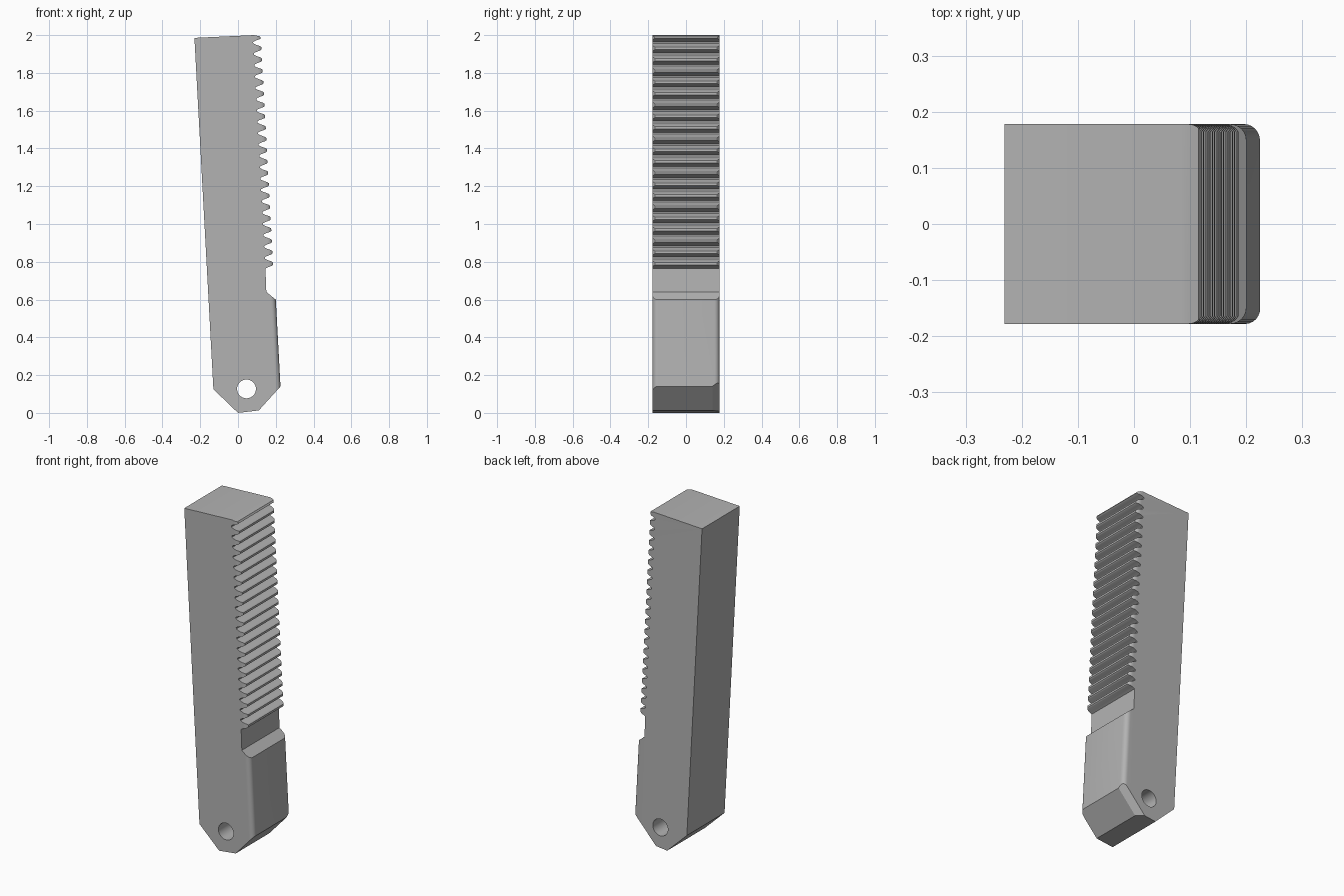
import bpy, bmesh, math
from mathutils import Vector

cube = bpy.data.objects.get("Cube")
if cube:
    bpy.data.objects.remove(cube, do_unlink=True)

HALF, WIDTH, LEAN, FILLET = 0.178, 0.356, 0.054, 0.028
PITCH, TEETH = 0.06, 20

steel = bpy.data.materials.new("plain grey")
steel.use_nodes = True
grey = (0.45, 0.45, 0.45, 1)
steel.diffuse_color = grey
steel.node_tree.nodes["Principled BSDF"].inputs["Base Color"].default_value = grey


def face_point(depth, z):
    """Point in x, z at a given depth behind the leaning toothed face."""
    return (0.2325 - LEAN * z - depth, z)


def prism(name, start, end):
    """Closed solid between two matching rings of points."""
    bm = bmesh.new()
    a = [bm.verts.new(p) for p in start]
    b = [bm.verts.new(p) for p in end]
    bm.faces.new(a)
    bm.faces.new(b)
    for i in range(len(a)):
        j = (i + 1) % len(a)
        bm.faces.new((a[i], a[j], b[j], b[i]))
    bmesh.ops.recalc_face_normals(bm, faces=bm.faces)
    mesh = bpy.data.meshes.new(name)
    bm.to_mesh(mesh)
    bm.free()
    mesh.materials.append(steel)
    obj = bpy.data.objects.new(name, mesh)
    bpy.context.collection.objects.link(obj)
    return obj


def side_prism(name, outline, half):
    return prism(name, [(x, -half, z) for x, z in outline],
                 [(x, half, z) for x, z in outline])


# Leaning bar with both toothed-side edges rounded
section = [(-WIDTH, -HALF)]
for sign in (-1, 1):
    arc = [math.radians(a) for a in range(0, 91, 15)]
    corner = [(-FILLET + FILLET * math.cos(a),
               sign * (HALF - FILLET + FILLET * math.sin(a))) for a in arc]
    section += corner[::sign * 1]
section.append((-WIDTH, HALF))


def bar_ring(z):
    return [(face_point(0, z)[0] + x, y, z) for x, y in section]


bar = prism("toothed_bar", bar_ring(-0.1), bar_ring(2.1))

# Side outline: pointed foot, step, recess, then the row of teeth
outline = [(-0.26, 0.25), (0, 0), (0.11, 0.013), (0.245, 0.162),
           face_point(-0.02, 0.583), face_point(0.048, 0.64)]
flank = [(0.046, 0.026), (0.035, 0.02), (0.01, 0.011), (0.004, 0.006)]
for k in range(TEETH + 1):
    z = 0.79 + PITCH * k
    outline += [face_point(d, z - h) for d, h in flank]
    if k < TEETH:
        outline += [face_point(d, z + h) for d, h in reversed(flank)]
outline += [(0.115, 1.994), (0.085, 2.0), (-0.28, 1.983)]
shape = side_prism("outline_cutter", outline, 0.3)

# Round pin hole through the foot
ring = [2 * math.pi * i / 40 for i in range(40)]
hole = side_prism("hole_cutter", [(0.045 + 0.05 * math.cos(a),
                                   0.127 + 0.05 * math.sin(a)) for a in ring], 0.4)

for cutter, mode in ((shape, "INTERSECT"), (hole, "DIFFERENCE")):
    cutter.hide_render = True
    mod = bar.modifiers.new(cutter.name, "BOOLEAN")
    mod.operation, mod.object, mod.solver = mode, cutter, "EXACT"
bpy.context.view_layer.update()
result = bpy.data.meshes.new_from_object(
    bar.evaluated_get(bpy.context.evaluated_depsgraph_get()))
bar.modifiers.clear()
bar.data = result
for cutter in (shape, hole):
    bpy.data.objects.remove(cutter, do_unlink=True)

# Flat chamfer on the rear edge of the foot
bm = bmesh.new()
bm.from_mesh(result)
normal = Vector((0.742 * 1.6, 1, -0.671 * 1.6))
cut = bmesh.ops.bisect_plane(bm, geom=bm.verts[:] + bm.edges[:] + bm.faces[:],
                             plane_co=(0.225, 0.14, 0.14), plane_no=normal,
                             clear_outer=True)
edges = [e for e in cut["geom_cut"] if isinstance(e, bmesh.types.BMEdge)]
bmesh.ops.holes_fill(bm, edges=edges, sides=0)
bmesh.ops.recalc_face_normals(bm, faces=bm.faces)
bm.to_mesh(result)
bm.free()

bpy.ops.object.select_all(action="DESELECT")
bar.select_set(True)
bpy.context.view_layer.objects.active = bar
bpy.ops.object.shade_smooth_by_angle(angle=math.radians(25))
